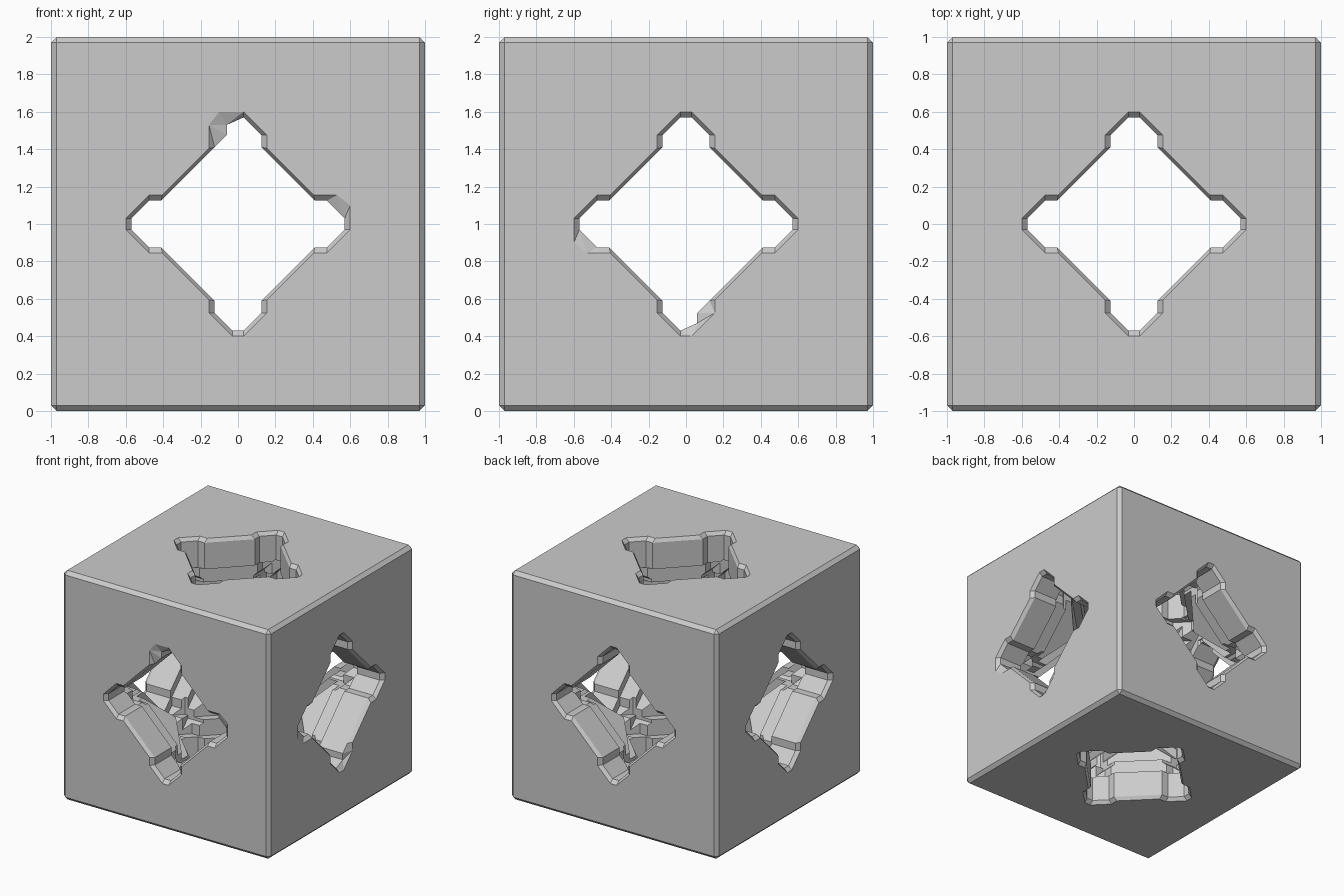
import bpy, bmesh

if "Cube" in bpy.data.objects:
    bpy.data.objects.remove(bpy.data.objects["Cube"])

CHAMFER = 0.03

grey = bpy.data.materials.new("light_grey")
grey.use_nodes = True
colour = (0.6, 0.6, 0.6, 1)
grey.diffuse_color = colour
for node in grey.node_tree.nodes:
    if node.type == 'BSDF_PRINCIPLED':
        node.inputs["Base Color"].default_value = colour


def add_object(name, bm):
    mesh = bpy.data.meshes.new(name)
    bm.to_mesh(mesh)
    bm.free()
    obj = bpy.data.objects.new(name, mesh)
    bpy.context.collection.objects.link(obj)
    mesh.materials.append(grey)
    return obj


def profile(tip, half, shoulder, inner):
    """Diamond outline with a stubby notch at each of its four corners."""
    corner = [(0.03, tip), (half, shoulder), (half, inner)]
    corner += [(v, u) for u, v in reversed(corner)]
    points = []
    for _ in range(4):
        points += corner
        corner = [(v, -u) for u, v in corner]
    return points


def place(axis, u, v, a):
    return {"x": (a, u, v), "y": (u, a, v), "z": (u, v, a)}[axis]


def loft(name, axis, sections):
    """Closed solid through a list of (outline, position along axis)."""
    bm = bmesh.new()
    rings = [[bm.verts.new(place(axis, u, v, a)) for u, v in outline]
             for outline, a in sections]
    for low, high in zip(rings, rings[1:]):
        for i in range(len(low)):
            j = (i + 1) % len(low)
            bm.faces.new((low[i], low[j], high[j], high[i]))
    bm.faces.new(rings[0])
    bm.faces.new(rings[-1])
    bm.normal_update()
    bmesh.ops.recalc_face_normals(bm, faces=bm.faces[:])
    bm.normal_update()
    bmesh.ops.triangulate(bm, faces=bm.faces[:])
    cutter = add_object(name, bm)
    cutter.hide_render = True
    return cutter


def cut(target, cutter):
    """Subtract the cutter, bake the result and drop the cutter."""
    mod = target.modifiers.new("cut", 'BOOLEAN')
    mod.operation = 'DIFFERENCE'
    mod.object = cutter
    for solver in ('MANIFOLD', 'EXACT', 'FLOAT'):
        mod.solver = solver
        bpy.context.view_layer.update()
        graph = bpy.context.evaluated_depsgraph_get()
        baked = bpy.data.meshes.new_from_object(target.evaluated_get(graph))
        if len(baked.polygons) > 0:
            target.data = baked
            break
    target.modifiers.clear()
    bpy.data.objects.remove(cutter)


# Chamfered outer block
bm = bmesh.new()
bmesh.ops.create_cube(bm, size=2)
bmesh.ops.bevel(bm, geom=bm.edges[:], offset=CHAMFER, segments=1,
                profile=0.5, affect='EDGES')
block = add_object("pierced_block", bm)

throat = profile(0.57, 0.125, 0.475, 0.41)
mouth = profile(0.6, 0.155, 0.475, 0.405)

# Irregular corners of the front and side mouths
mouth_changes = {
    ("y", -1): {22: (-0.155, 0.53), 23: (-0.1, 0.6), 4: (0.53, 0.155), 5: (0.6, 0.1)},
    ("x", 1): {17: (-0.6, -0.1), 16: (-0.53, -0.155)},
}
throat_changes = {
    ("y", -1): {22: (-0.06, 0.475), 23: (-0.06, 0.53)},
    ("x", 1): {10: (0.06, -0.475), 11: (0.06, -0.53)},
}


def changed(outline, changes):
    return [changes.get(i, p) for i, p in enumerate(outline)]


# Six flared openings and the stepped chambers behind them
for axis in "xyz":
    for side in (-1, 1):
        outer = changed(mouth, mouth_changes.get((axis, side), {}))
        inner = changed(throat, throat_changes.get((axis, side), {}))
        cut(block, loft("opening_cutter", axis, [
            (outer, side * 1.05), (outer, side),
            (inner, side * (1 - CHAMFER)), (inner, -side * 0.01)]))
    for scale, reach in ((1.15, 0.74), (1.32, 0.6)):
        wide = [(u * scale, v * scale) for u, v in throat]
        cut(block, loft("chamber_cutter", axis,
                        [(wide, -reach), (wide, reach)]))

# Flat faces in a single colour
block.data.materials.clear()
block.data.materials.append(grey)
for poly in block.data.polygons:
    poly.material_index = 0
    poly.use_smooth = False
block.location.z = 1
